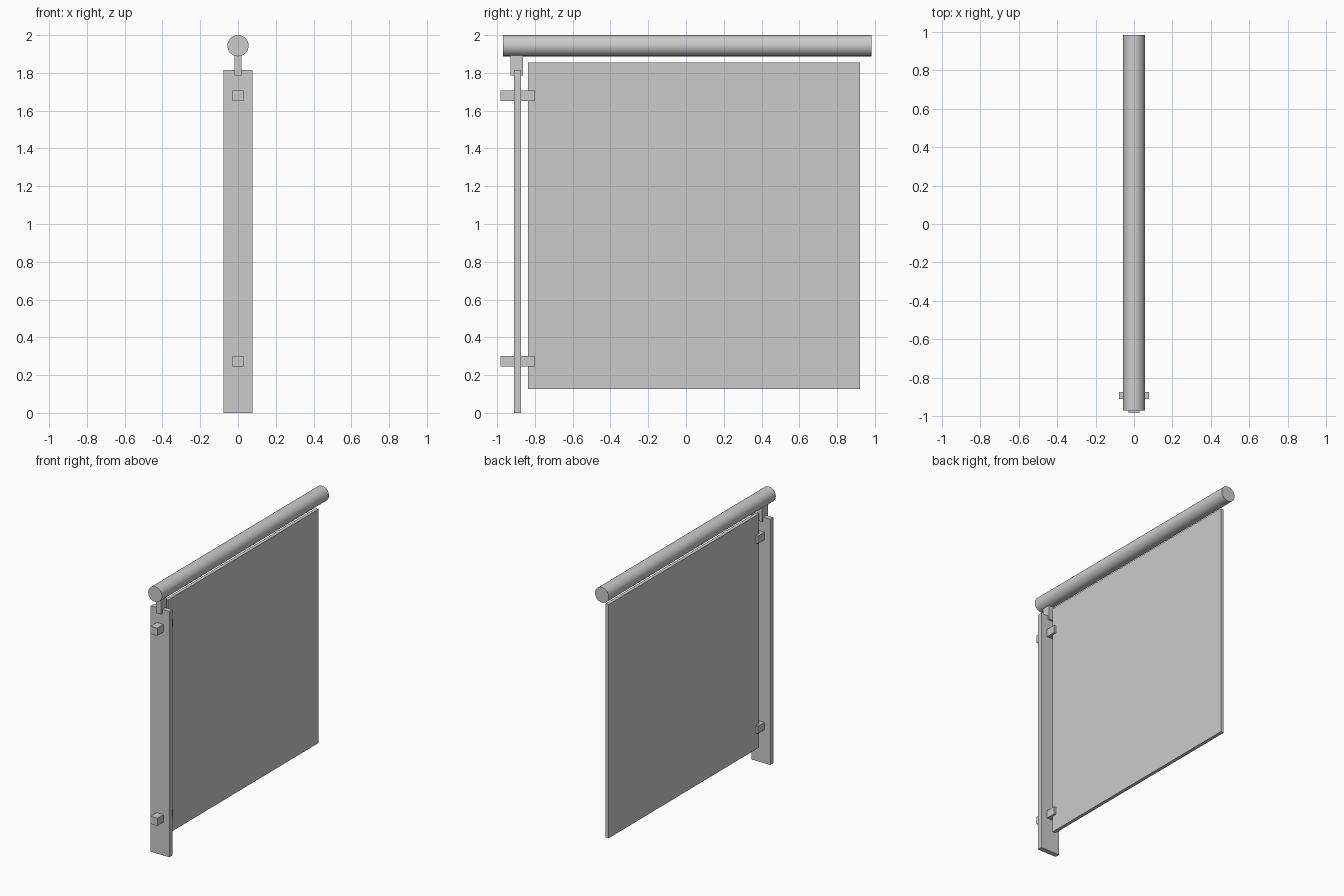
import bpy
import math

if "Cube" in bpy.data.objects:
    bpy.data.objects.remove(bpy.data.objects["Cube"])


def box(name, x, y, z):
    """Axis-aligned box from (min, max) ranges."""
    ranges = (x, y, z)
    bpy.ops.mesh.primitive_cube_add(size=1, location=[(a + b) / 2 for a, b in ranges])
    ob = bpy.context.object
    ob.name = name
    ob.scale = [b - a for a, b in ranges]
    bpy.ops.object.transform_apply(location=False, rotation=False, scale=True)
    return ob


# Upright post and infill panel
box("post", (-0.077, 0.077), (-0.910, -0.874), (0.0, 1.815))
box("panel", (-0.0125, 0.0125), (-0.836, 0.921), (0.127, 1.854))

# Bracket straddling the post top and carrying the rail
box("rail_bracket", (-0.0185, 0.0185), (-0.928, -0.862), (1.785, 1.90))

# Panel clamps, passing through the post and gripping the panel edge
for label, z in (("lower", 0.274), ("upper", 1.678)):
    box(label + "_clamp", (-0.028, 0.028), (-0.982, -0.80), (z - 0.028, z + 0.028))

# Round handrail
y0, y1 = -0.968, 0.982
bpy.ops.mesh.primitive_cylinder_add(vertices=64, radius=0.056, depth=y1 - y0,
                                    location=(0, (y0 + y1) / 2, 1.944),
                                    rotation=(math.pi / 2, 0, 0))
rail = bpy.context.object
rail.name = "handrail"
bpy.ops.object.shade_smooth_by_angle(angle=math.radians(30))
